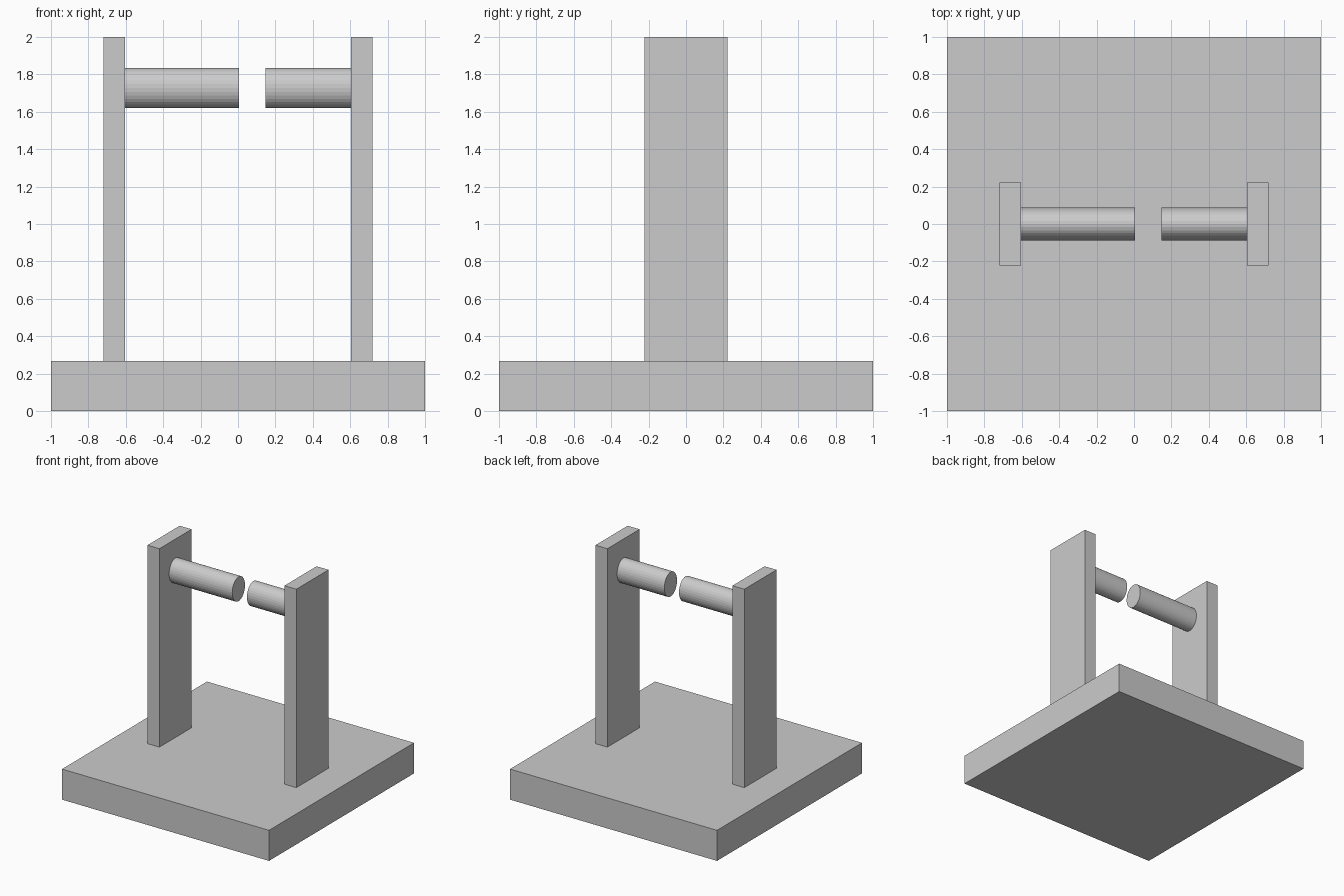
import bpy
import math

if "Cube" in bpy.data.objects:
    bpy.data.objects.remove(bpy.data.objects["Cube"])


def box(name, x, y, z):
    """Box from (min, max) ranges on each axis."""
    mid = [(a + b) / 2 for a, b in (x, y, z)]
    bpy.ops.mesh.primitive_cube_add(size=1, location=mid)
    ob = bpy.context.object
    ob.name = name
    ob.scale = [b - a for a, b in (x, y, z)]
    bpy.ops.object.transform_apply(location=False, rotation=False, scale=True)
    return ob


def rod(name, x0, x1):
    """Slightly oval rod lying along x."""
    bpy.ops.mesh.primitive_cylinder_add(
        vertices=32, radius=1, depth=x1 - x0,
        location=((x0 + x1) / 2, 0, 1.727), rotation=(0, math.pi / 2, 0))
    ob = bpy.context.object
    ob.name = name
    ob.scale = (0.107, 0.088, 1)  # local x becomes height after the turn
    bpy.ops.object.transform_apply(location=False, rotation=True, scale=True)
    return ob


BASE_TOP = 0.267

# Square base slab
box("base", (-1, 1), (-1, 1), (0, BASE_TOP))

# Two upright posts
for side, name in ((-1, "left_post"), (1, "right_post")):
    x = sorted((side * 0.604, side * 0.719))
    box(name, x, (-0.222, 0.222), (BASE_TOP, 2))

# Two unequal rods facing each other across a gap
rod("left_rod", -0.604, 0.006)
rod("right_rod", 0.148, 0.604)
